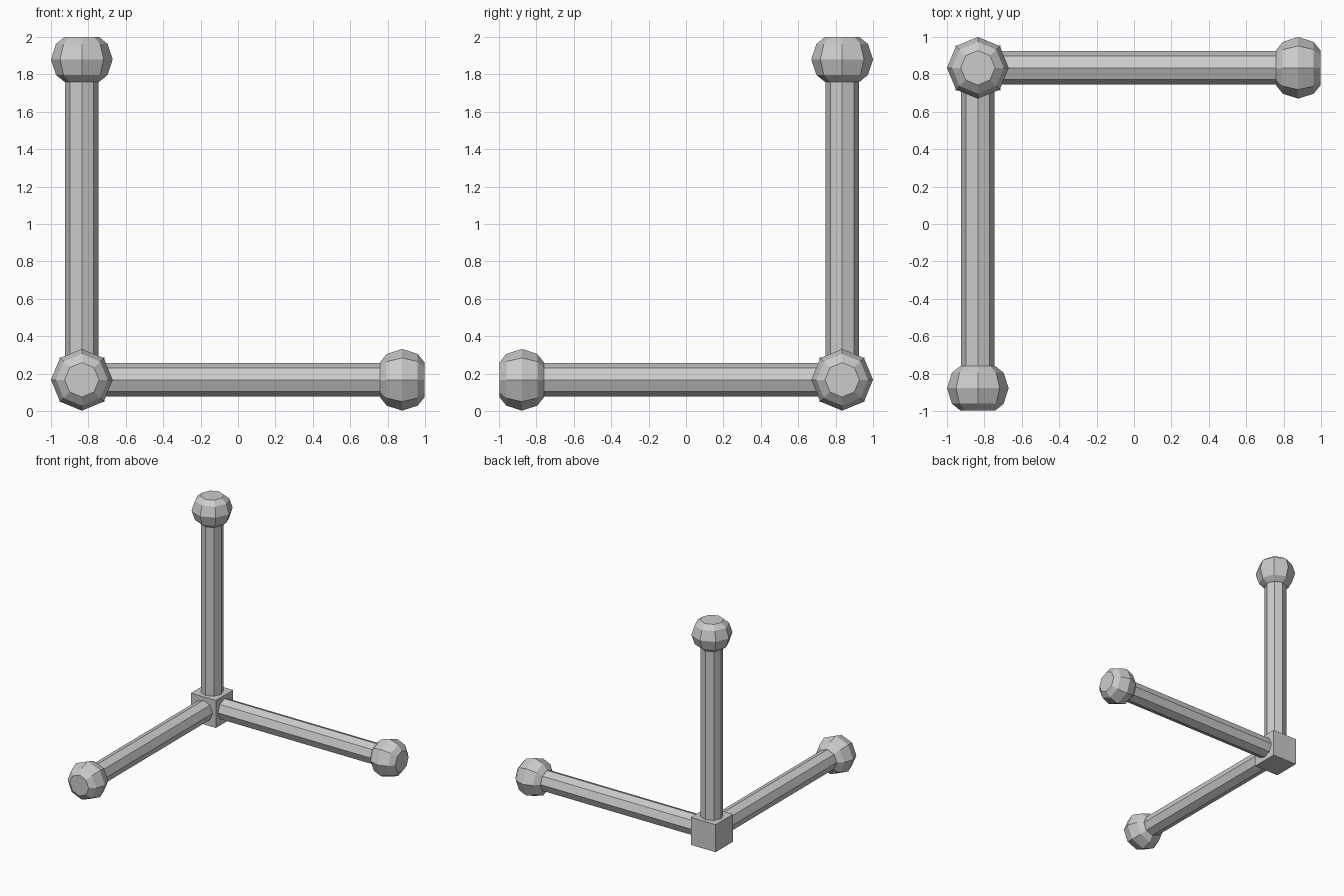
import bpy, bmesh, math
from mathutils import Vector, Matrix

if "Cube" in bpy.data.objects:
    bpy.data.objects.remove(bpy.data.objects["Cube"])

CORNER = Vector((-0.835, 0.835, 0.167))
SIDES = 8
LENGTH = 1.713          # corner centre to ball centre
HUB = 0.12              # half size of the corner cube


def lathe(name, profile, rotation):
    """Closed octagonal solid from (height, radius) rings, pointing along local z."""
    bm = bmesh.new()
    rings = []
    for h, r in profile:
        rings.append([bm.verts.new((r * math.cos(a), r * math.sin(a), h))
                      for a in (2 * math.pi * i / SIDES for i in range(SIDES))])
    for low, high in zip(rings, rings[1:]):
        for i in range(SIDES):
            j = (i + 1) % SIDES
            bm.faces.new((low[i], low[j], high[j], high[i]))
    bm.faces.new(rings[0][::-1])
    bm.faces.new(rings[-1])
    bm.transform(Matrix.Translation(CORNER) @ rotation)
    mesh = bpy.data.meshes.new(name)
    bm.to_mesh(mesh)
    bm.free()
    obj = bpy.data.objects.new(name, mesh)
    bpy.context.collection.objects.link(obj)


# Corner cube joining the three bars
bpy.ops.mesh.primitive_cube_add(size=2 * HUB, location=CORNER)
bpy.context.object.name = "corner_cube"

# Flat-capped ball and octagonal bar profiles
ball = [(LENGTH + h, r) for h, r in
        ((-0.12, 0.092), (-0.083, 0.138), (0, 0.165), (0.083, 0.138), (0.12, 0.092))]
bar = [(HUB - 0.01, 0.09), (LENGTH - 0.11, 0.09)]

# One bar with its end ball along each axis
directions = {
    "upright": Matrix.Identity(4),
    "side": Matrix.Rotation(math.pi / 2, 4, 'Y'),
    "front": Matrix.Rotation(math.pi / 2, 4, 'X'),
}
for label, rotation in directions.items():
    lathe(label + "_bar", bar, rotation)
    lathe(label + "_ball", ball, rotation)
